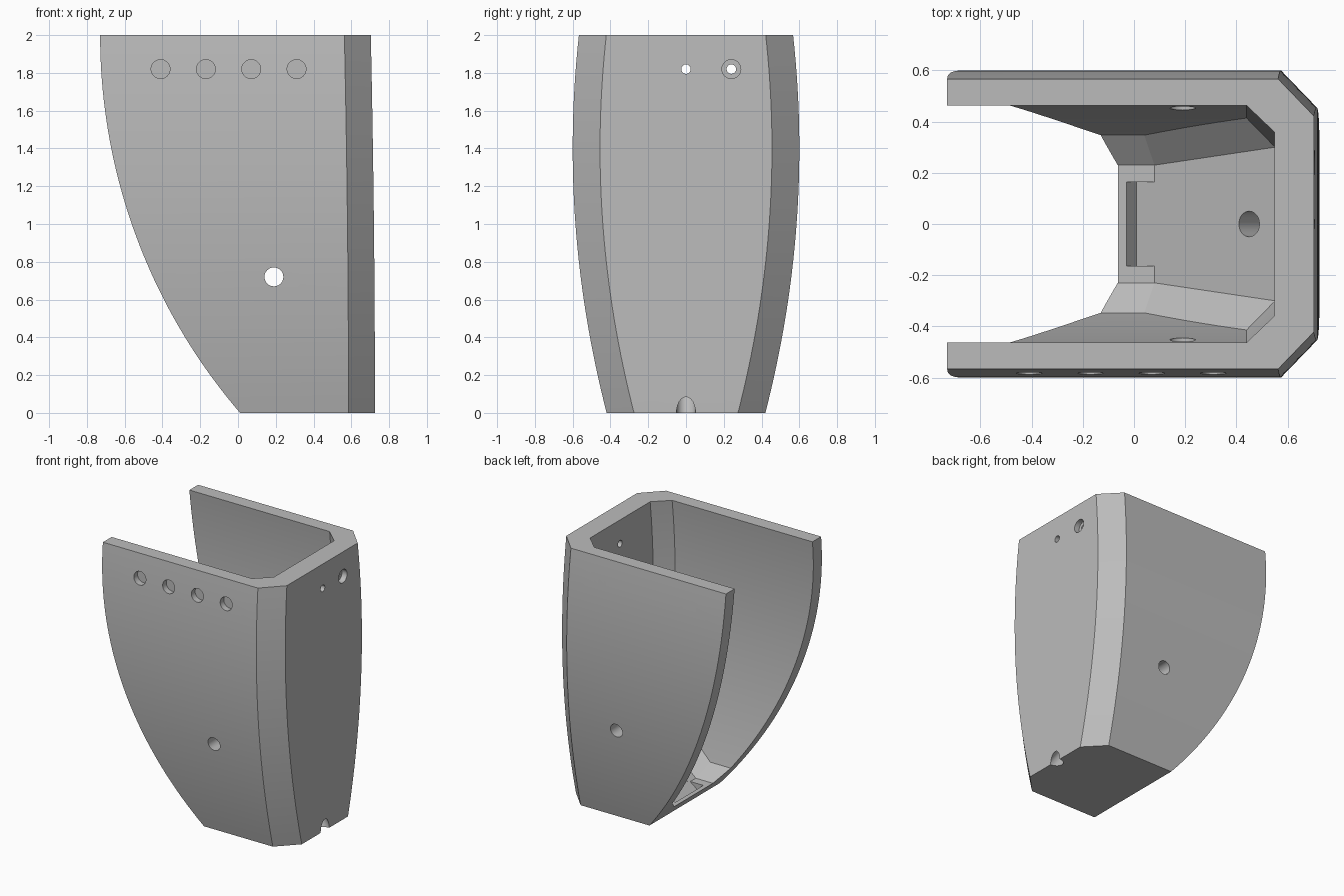
import bpy, bmesh, math
from mathutils import Vector

old = bpy.data.objects.get("Cube")
if old:
    bpy.data.objects.remove(old, do_unlink=True)

grey = bpy.data.materials.new("plain_grey")
grey.use_nodes = True
grey.diffuse_color = (0.5, 0.5, 0.5, 1)
grey.node_tree.nodes["Principled BSDF"].inputs["Base Color"].default_value = (0.5, 0.5, 0.5, 1)


def make_object(name, bm):
    bmesh.ops.recalc_face_normals(bm, faces=bm.faces)
    mesh = bpy.data.meshes.new(name)
    bm.to_mesh(mesh)
    bm.free()
    mesh.materials.append(grey)
    obj = bpy.data.objects.new(name, mesh)
    bpy.context.collection.objects.link(obj)
    return obj


def loft(section, z0, z1, steps):
    """Skin a stack of horizontal sections, symmetric in y."""
    bm = bmesh.new()
    rings = []
    for i in range(steps + 1):
        z = z0 + (z1 - z0) * i / steps
        half = section(z)
        pts = half + [(x, -y) for x, y in reversed(half)]
        rings.append([bm.verts.new((x, y, z)) for x, y in pts])
    n = len(rings[0])
    for a, b in zip(rings, rings[1:]):
        for j in range(n):
            k = (j + 1) % n
            bm.faces.new((a[j], a[k], b[k], b[j]))
    bm.faces.new(rings[0])
    bm.faces.new(rings[-1])
    return bm


def outer_section(z):
    w = 0.6 - 0.0918 * (z - 1.4) ** 2
    left = 2.34 - math.sqrt(3.07 ** 2 - (2 - z) ** 2)
    right = 0.725 - 0.0055 * z * z
    return [(left, w), (right - 0.14, w), (right, w - 0.145)]


def inner_section(z):
    w = 0.5 - 0.1023 * (z - 1.4) ** 2
    return [(-1.5, w), (0.44, w), (0.55, w - 0.105)]


# Outer shell, solid at first
shell = make_object("curved_shell", loft(outer_section, 0, 2, 40))

# Hollow, trimmed from below by the floor planes and their sloped edges
hollow = loft(inner_section, -0.1, 2.1, 44)
SLOPE = Vector((-0.6, 0, 0.8))
corner = Vector((0.08, 0.23, 0.09))
planes = [(corner, Vector((0, 0, 1))), (corner, SLOPE)]
high = Vector((0.04, 0.347, 0.177))
side_ramp = (Vector((0.55, 0.30, 0.4425)) - corner).cross(high - corner)
flat_ramp = Vector((1, 0, 0)).cross(high - corner)
for n in (side_ramp, flat_ramp):
    for s in (1, -1):
        planes.append((Vector((corner.x, s * corner.y, corner.z)), Vector((n.x, s * n.y, n.z))))
for co, n in planes:
    geom = hollow.verts[:] + hollow.edges[:] + hollow.faces[:]
    bmesh.ops.bisect_plane(hollow, geom=geom, dist=1e-6, plane_co=co, plane_no=n, clear_inner=True)
    rim = [e for e in hollow.edges if e.is_boundary]
    bmesh.ops.contextual_create(hollow, geom=rim)
cutters = [make_object("hollow_cutter", hollow)]

# Shallow recess at the foot of the sloped floor
bm = bmesh.new()
bmesh.ops.create_cube(bm, size=1)
along = Vector((0.8, 0, 0.6))
start = Vector((0.01, 0, 0.0375))
for v in bm.verts:
    u, d = (v.co.x + 0.5) * 0.1, (v.co.z + 0.5) * 0.1 - 0.001
    v.co = start + along * u + SLOPE * d + Vector((0, v.co.y * 0.33, 0))
cutters.append(make_object("recess_cutter", bm))


def bore(start, end, radius):
    start, end = Vector(start), Vector(end)
    axis = end - start
    bm = bmesh.new()
    bmesh.ops.create_cone(bm, cap_ends=True, segments=40, radius1=radius,
                          radius2=radius, depth=axis.length)
    rot = axis.to_track_quat('Z', 'Y')
    for v in bm.verts:
        v.co = (start + end) / 2 + rot @ v.co
    cutters.append(make_object("bore_cutter", bm))


# Row of counterbored screw holes in both sides
ROW = 1.82
for x in (-0.41, -0.17, 0.07, 0.31):
    bore((x, -0.8, ROW), (x, 0.8, ROW), 0.025)
    for s in (1, -1):
        bore((x, s * 0.54, ROW), (x, s * 0.8, ROW), 0.05)
# Row in the end wall
for y in (-0.24, 0, 0.24):
    bore((0.4, y, ROW), (0.9, y, ROW), 0.025)
    bore((0.665, y, ROW), (0.9, y, ROW), 0.05)
# Cross hole
bore((0.19, -0.8, 0.72), (0.19, 0.8, 0.72), 0.05)
# Tilted floor holes with wide bores below
for x, z, seat in ((0.11, 0.1125, 0.06), (0.45, 0.3675, 0.215)):
    p = Vector((x, 0, z))
    bore(p + SLOPE * 0.1, p - SLOPE * 0.5, 0.05)
    bore(p - SLOPE * seat, p - SLOPE * 0.6, 0.1)

# Cut everything out of the shell
for c in cutters:
    c.hide_render = True
    mod = shell.modifiers.new(c.name, 'BOOLEAN')
    mod.operation = 'DIFFERENCE'
    mod.solver = 'EXACT'
    mod.object = c
bpy.context.view_layer.update()
graph = bpy.context.evaluated_depsgraph_get()
result = bpy.data.meshes.new_from_object(shell.evaluated_get(graph))
shell.modifiers.clear()
shell.data = result
for c in cutters:
    bpy.data.objects.remove(c, do_unlink=True)

bpy.ops.object.select_all(action='DESELECT')
shell.select_set(True)
bpy.context.view_layer.objects.active = shell
bpy.ops.object.shade_smooth_by_angle(angle=math.radians(20))
